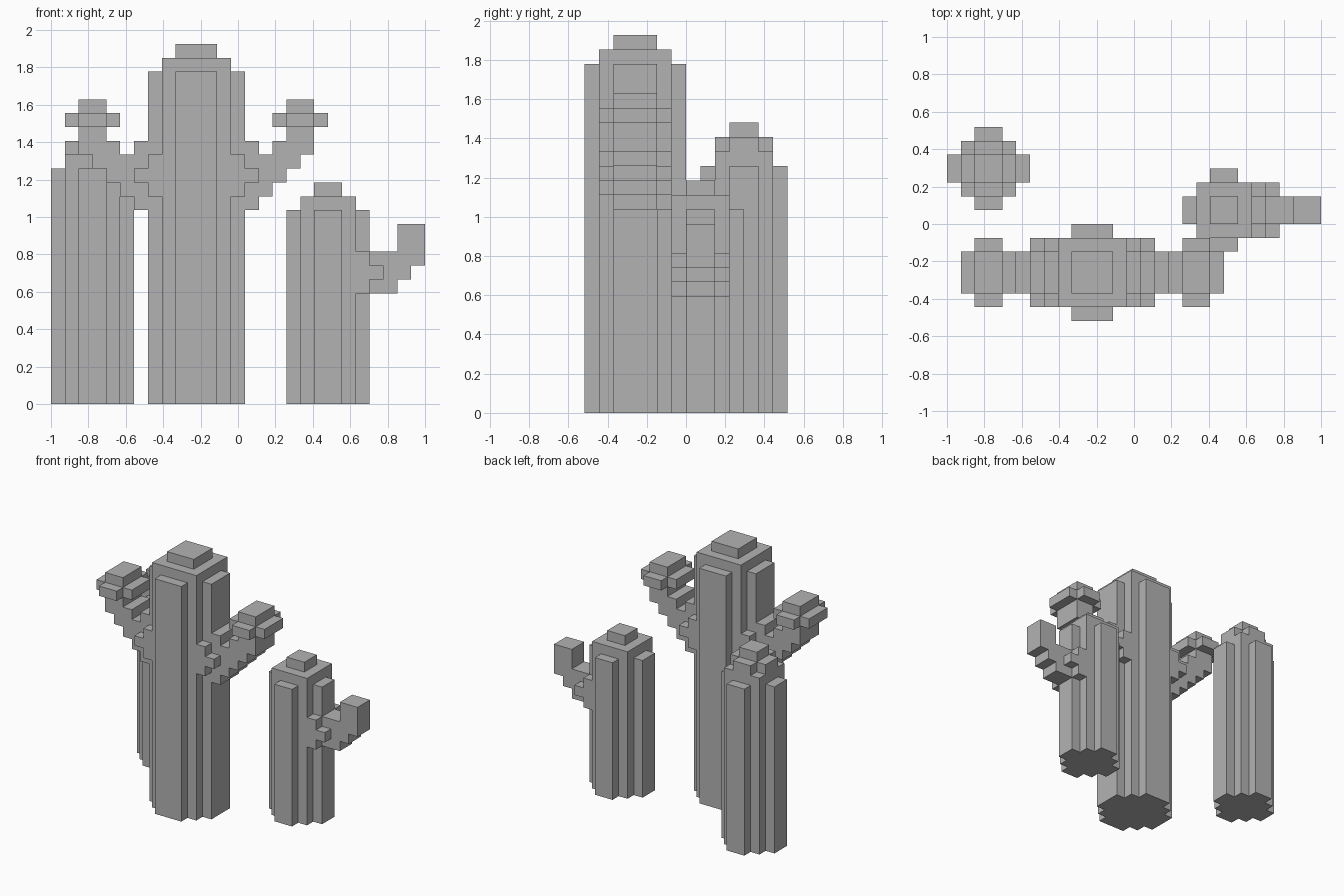
import bpy
import bmesh
from mathutils import Vector

cube = bpy.data.objects.get("Cube")
if cube:
    bpy.data.objects.remove(cube, do_unlink=True)

V = 2 / 27                               # edge of one block
ORIGIN = Vector((-13.5, -7, 0))

grey = bpy.data.materials.new("plain_grey")
grey.use_nodes = True
grey.diffuse_color = (0.45, 0.45, 0.45, 1)
grey.node_tree.nodes["Principled BSDF"].inputs["Base Color"].default_value = (0.45, 0.45, 0.45, 1)


def box(x0, x1, y0, y1, z0, z1):
    """Cells of a solid cuboid."""
    return {(x, y, z) for x in range(x0, x1) for y in range(y0, y1) for z in range(z0, z1)}


def trunk(x, y, size, outer, corner, cross, top):
    """Ribbed column with a stepped crown; heights go from the rim inwards."""
    def layer(a, b, height):
        return box(x + a, x + size - a, y + b, y + size - b, 0, height)
    return (layer(0, 2, outer) | layer(2, 0, outer) | layer(1, 1, corner)
            | layer(1, 2, cross) | layer(2, 1, cross) | layer(2, 2, top))


def mirrored(cells, total):
    return {(total - x, y, z) for x, y, z in cells}


# Arm of the tall cactus: elbow, rising steps, knobbed head
tall_arm = (box(13, 14, 1, 6, 15, 18) | box(14, 15, 1, 6, 16, 17) | box(14, 15, 2, 5, 14, 19)
            | box(15, 16, 2, 5, 15, 18) | box(16, 17, 2, 5, 16, 19)
            | box(17, 18, 2, 5, 17, 22) | box(18, 19, 2, 5, 18, 22)
            | box(16, 20, 2, 5, 20, 21) | box(17, 19, 1, 6, 20, 21))

# Arm of the short cactus: elbow, steps, upright post
short_arm = (box(22, 23, 6, 10, 8, 11) | box(23, 24, 6, 10, 9, 10) | box(22, 25, 7, 9, 8, 11)
             | box(25, 26, 7, 9, 9, 13) | box(26, 27, 7, 9, 10, 13))

parts = {
    "tall_cactus_trunk": trunk(7, 0, 7, 24, 25, 25, 26),
    "tall_cactus_left_arm": tall_arm,
    "tall_cactus_right_arm": mirrored(tall_arm, 20),
    "short_cactus_trunk": trunk(17, 5, 6, 14, 15, 15, 16),
    "short_cactus_arm": short_arm,
    "back_cactus_trunk": trunk(0, 8, 6, 17, 18, 19, 20),
}
filled = set().union(*parts.values())


def build(name, cells):
    """Skin the exposed sides of the cells and merge flat areas."""
    bm = bmesh.new()
    for cell in cells:
        centre = Vector(cell) + Vector((0.5, 0.5, 0.5)) + ORIGIN
        for axis in range(3):
            for sign in (-1, 1):
                step = Vector((0, 0, 0))
                step[axis] = sign
                if tuple(int(c + s) for c, s in zip(cell, step)) in filled:
                    continue
                u = Vector((0, 0, 0))
                u[(axis + 1) % 3] = 0.5
                w = step.cross(u)
                mid = centre + step / 2
                corners = (mid - u - w, mid + u - w, mid + u + w, mid - u + w)
                bm.faces.new([bm.verts.new(c * V) for c in corners])
    bmesh.ops.remove_doubles(bm, verts=bm.verts, dist=V / 100)
    bmesh.ops.dissolve_limit(bm, angle_limit=0.01, verts=bm.verts, edges=bm.edges)
    mesh = bpy.data.meshes.new(name)
    bm.to_mesh(mesh)
    bm.free()
    mesh.materials.append(grey)
    bpy.context.collection.objects.link(bpy.data.objects.new(name, mesh))


used = set()
for name, cells in parts.items():
    build(name, cells - used)
    used |= cells
